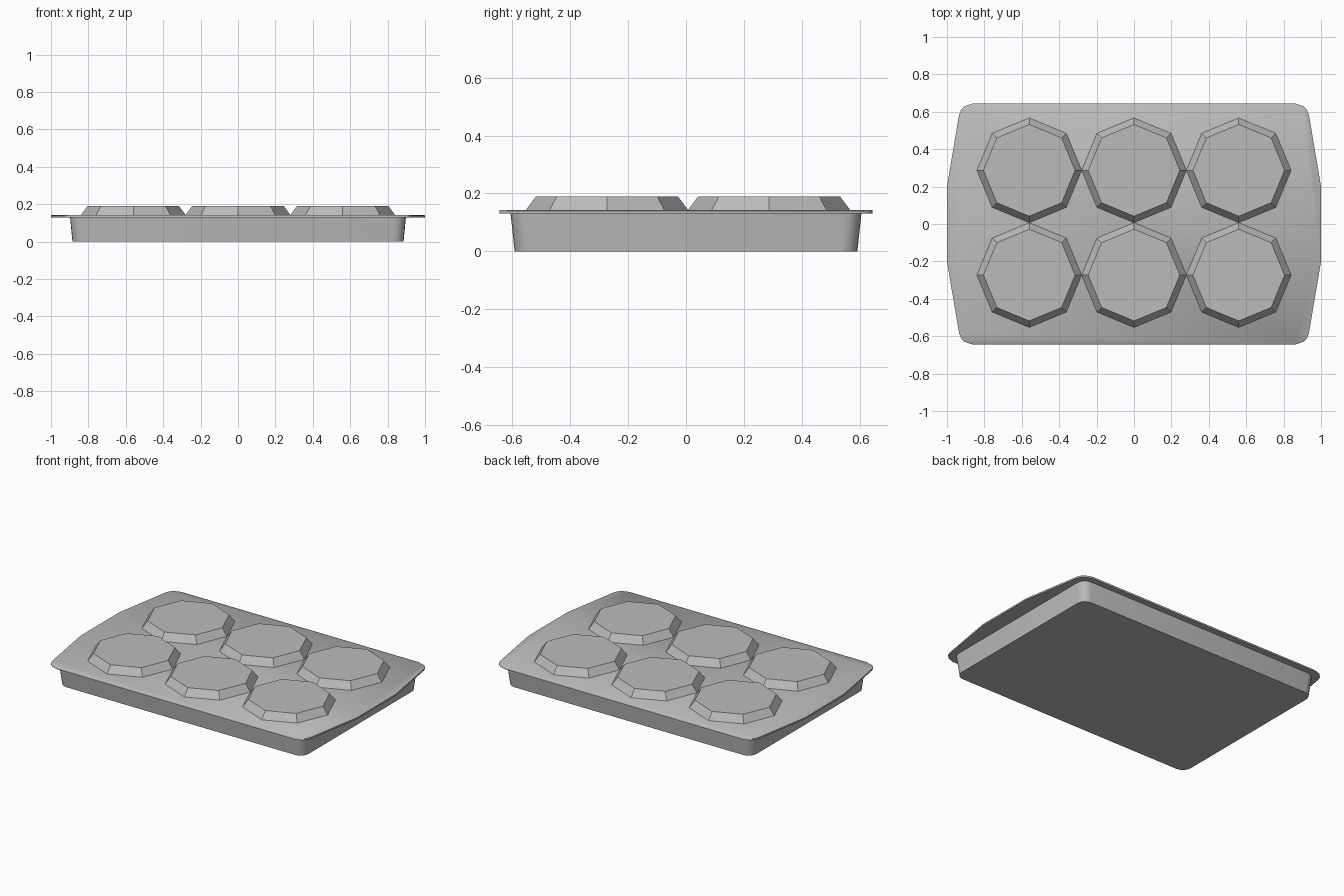
import bpy, bmesh, math

cube = bpy.data.objects.get("Cube")
if cube:
    bpy.data.objects.remove(cube, do_unlink=True)

metal = bpy.data.materials.new("grey_metal")
metal.use_nodes = True
GREY = (0.5, 0.5, 0.5, 1)
metal.diffuse_color = GREY
metal.node_tree.nodes["Principled BSDF"].inputs["Base Color"].default_value = GREY


def loft(name, rings, smooth_angle=None):
    """Skin a stack of matching rings and cap both ends."""
    bm = bmesh.new()
    loops = [[bm.verts.new(p) for p in ring] for ring in rings]
    n = len(loops[0])
    for low, high in zip(loops, loops[1:]):
        for i in range(n):
            j = (i + 1) % n
            bm.faces.new((low[i], low[j], high[j], high[i]))
    bm.faces.new(loops[0][::-1])
    bm.faces.new(loops[-1])
    bmesh.ops.recalc_face_normals(bm, faces=bm.faces)
    mesh = bpy.data.meshes.new(name)
    bm.to_mesh(mesh)
    bm.free()
    mesh.materials.append(metal)
    obj = bpy.data.objects.new(name, mesh)
    bpy.context.collection.objects.link(obj)
    if smooth_angle:
        bpy.ops.object.select_all(action='DESELECT')
        obj.select_set(True)
        bpy.context.view_layer.objects.active = obj
        bpy.ops.object.shade_smooth_by_angle(angle=math.radians(smooth_angle))
    return obj


def rounded_rectangle(hx, hy, r, z, steps=5):
    ring = []
    for quarter, (sx, sy) in enumerate([(1, 1), (-1, 1), (-1, -1), (1, -1)]):
        for k in range(steps + 1):
            a = (quarter + k / steps) * math.pi / 2
            ring.append((sx * (hx - r) + r * math.cos(a),
                         sy * (hy - r) + r * math.sin(a), z))
    return ring


def rim_outline(inset, z):
    # One quarter of the rim, mirrored round to the other three
    quarter = [(1.0, 0.2), (0.935, 0.585), (0.925, 0.61),
               (0.905, 0.63), (0.86, 0.645)]
    half = quarter + [(-x, y) for x, y in reversed(quarter)]
    full = half + [(x, -y) for x, y in reversed(half)]
    return [(x * (1 - inset), y * (1 - inset), z) for x, y in full]


def octagon(cx, cy, r, z):
    return [(cx + r * math.cos(i * math.pi / 4),
             cy + r * math.sin(i * math.pi / 4), z) for i in range(8)]


# Tapered tray with rounded corners
loft("tray_body", [rounded_rectangle(0.885, 0.592, 0.06, 0),
                   rounded_rectangle(0.898, 0.606, 0.06, 0.132)], 40)

# Thin rim with bowed handle ends
loft("tray_rim", [rim_outline(0, 0.13), rim_outline(0, 0.14),
                  rim_outline(0.004, 0.143)], 50)

# Six raised octagonal cups
for row, cy in (("front", -0.273), ("back", 0.287)):
    for column, cx in (("right", -0.56), ("middle", 0), ("left", 0.56)):
        loft(f"{row}_{column}_cup", [octagon(cx, cy, 0.28, 0.138),
                                     octagon(cx, cy, 0.28, 0.143),
                                     octagon(cx, cy, 0.245, 0.19)])
